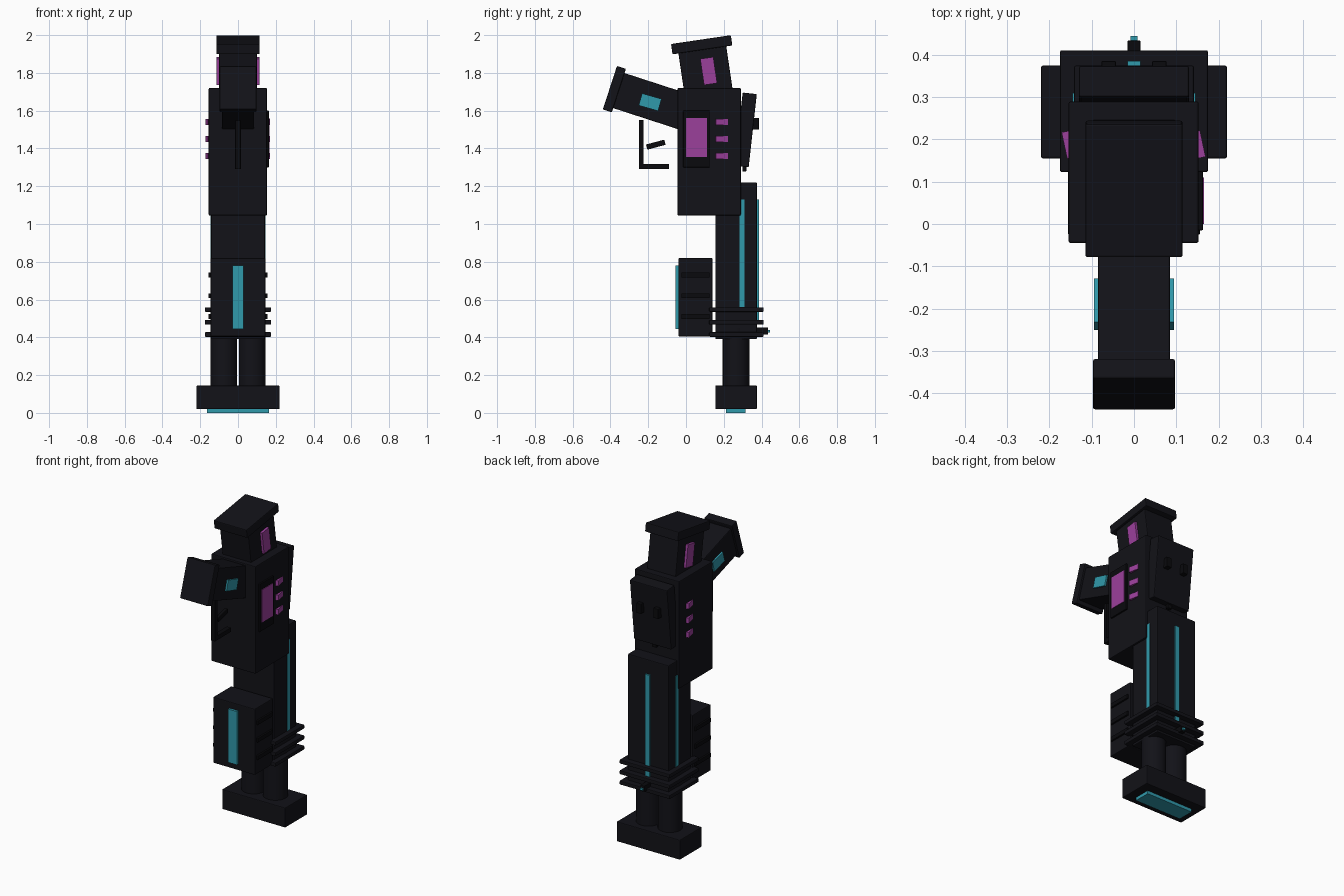
import bpy
from math import radians


def material(name, rgb):
    m = bpy.data.materials.new(name)
    m.diffuse_color = (*rgb, 1)
    return m


BLACK = material("black_metal", (0.006, 0.006, 0.009))
DARK = material("dark_trim", (0.003, 0.003, 0.004))
CYAN = material("cyan_glow", (0.03, 0.32, 0.41))
PINK = material("magenta_glow", (0.33, 0.05, 0.33))


def finish(ob, name, mat, bevel):
    ob.name = name
    ob.data.materials.append(mat)
    if bevel:
        mod = ob.modifiers.new("edge_bevel", "BEVEL")
        mod.width = bevel
        mod.segments = 2
    return ob


def box(name, center, size, mat=BLACK, rx=0, rz=0, bevel=0.005):
    bpy.ops.mesh.primitive_cube_add(size=1, location=center)
    ob = bpy.context.object
    ob.scale = size
    bpy.ops.object.transform_apply(location=False, rotation=False, scale=True)
    ob.rotation_euler = (radians(rx), 0, radians(rz))
    return finish(ob, name, mat, bevel)


def span(name, x, y, z, mat=BLACK, bevel=0.005):
    """Axis-aligned box from (low, high) ranges."""
    rng = (x, y, z)
    return box(name, [(a + b) / 2 for a, b in rng], [b - a for a, b in rng], mat, bevel=bevel)


# receiver with the side port
span("receiver", (-0.155, 0.153), (-0.045, 0.29), (1.045, 1.72))
span("port_frame", (0.14, 0.163), (-0.015, 0.125), (1.30, 1.60), DARK, 0.002)
span("port_glow", (0.15, 0.166), (0.0, 0.11), (1.355, 1.56), PINK, 0)

# angled vents on both sides of the receiver
for x in (-0.153, 0.151):
    for z in (1.36, 1.45, 1.54):
        box("side_vent", (x, 0.188, z), (0.024, 0.064, 0.034), PINK, rz=12, bevel=0)

# stock and butt plate
box("stock", (0, 0.106, 1.79), (0.20, 0.256, 0.30), rx=8.4)
box("butt_plate", (0, 0.083, 1.949), (0.23, 0.32, 0.055), rx=8.4)
for s in (-1, 1):
    box("stock_glow", (s * 0.105, 0.12, 1.81), (0.02, 0.07, 0.14), PINK, rx=8.4, bevel=0)

# pistol grip
box("grip", (0, -0.179, 1.649), (0.17, 0.38, 0.195), rx=-18)
box("grip_cap", (0, -0.379, 1.714), (0.194, 0.05, 0.242), rx=-18)
for s in (-1, 1):
    box("grip_glow", (s * 0.087, -0.19, 1.645), (0.016, 0.107, 0.066), CYAN, rx=-16, bevel=0)

# trigger and guard
span("guard_post", (-0.015, 0.015), (-0.25, -0.225), (1.30, 1.55), DARK, 0.003)
span("guard_bar", (-0.015, 0.015), (-0.25, -0.09), (1.29, 1.318), DARK, 0.003)
box("trigger", (0, -0.16, 1.42), (0.02, 0.10, 0.028), DARK, rx=15, bevel=0.003)

# rear side plate with knobs
box("rear_plate", (0, 0.316, 1.498), (0.26, 0.075, 0.39), rx=-6.3)
for s in (-1, 1):
    box("plate_knob", (s * 0.06, 0.366, 1.53), (0.034, 0.04, 0.062), DARK, bevel=0.003)
box("plate_latch", (0, 0.309, 1.295), (0.03, 0.02, 0.035), DARK, bevel=0.002)

# barrel shroud with light strips
span("barrel_shroud", (-0.142, 0.142), (0.155, 0.375), (0.39, 1.22))
for s in (-1, 1):
    box("side_strip", (s * 0.14, 0.297, 0.845), (0.012, 0.025, 0.57), CYAN, bevel=0)
span("rear_strip", (-0.015, 0.015), (0.365, 0.386), (0.49, 1.13), CYAN, 0)

# cooling rings
for z in (0.415, 0.48, 0.547):
    box("cooling_ring", (0, 0.267, z), (0.35, 0.288, 0.024), bevel=0.004)

# front sight
span("front_sight", (-0.015, 0.015), (0.37, 0.434), (0.415, 0.452), DARK, 0.002)
span("sight_tip", (-0.008, 0.008), (0.43, 0.445), (0.425, 0.438), CYAN, 0)

# pump handle
span("pump", (-0.145, 0.145), (-0.04, 0.14), (0.405, 0.82))
for z in (0.51, 0.62, 0.73):
    box("pump_ridge", (0, 0.05, z), (0.312, 0.15, 0.026), DARK, bevel=0.002)
span("pump_glow", (-0.03, 0.03), (-0.055, -0.03), (0.445, 0.78), CYAN, 0)

# twin barrels
for x in (-0.075, 0.075):
    bpy.ops.mesh.primitive_cylinder_add(vertices=24, radius=0.071, depth=0.36,
                                        location=(x, 0.265, 0.27))
    bpy.ops.object.shade_smooth_by_angle()
    finish(bpy.context.object, "barrel", BLACK, 0)

# muzzle block with glow underneath
span("muzzle", (-0.22, 0.22), (0.155, 0.375), (0.02, 0.145))
span("muzzle_glow", (-0.163, 0.163), (0.212, 0.316), (0.0, 0.03), CYAN, 0)
